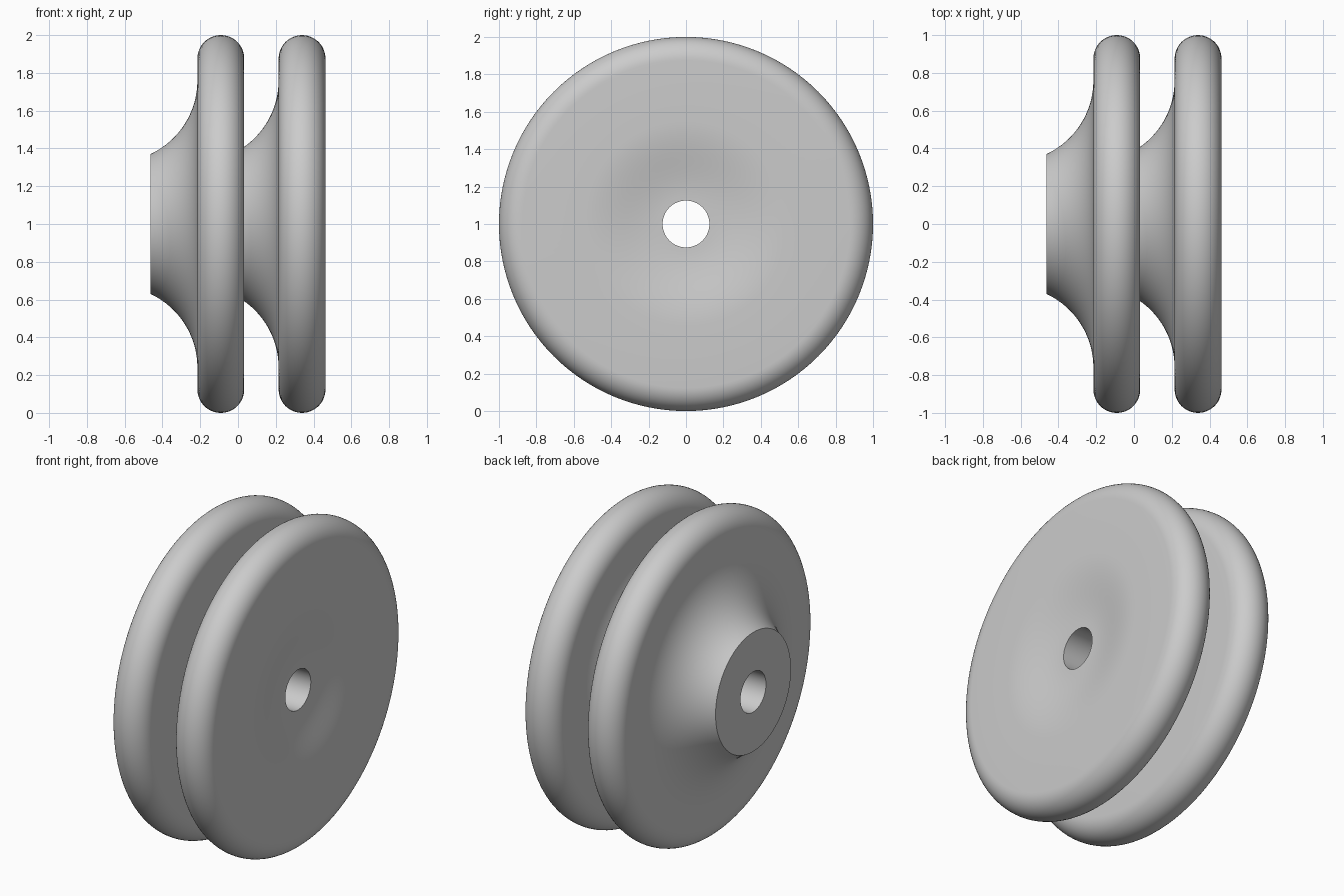
import bpy, bmesh
from math import sin, cos, pi, radians
from mathutils import Vector

cube = bpy.data.objects.get("Cube")
if cube:
    bpy.data.objects.remove(cube, do_unlink=True)

SEGMENTS = 128
PITCH = 0.43        # spacing between the two discs
BORE = 0.125        # radius of the through hole
RIM = 0.124         # radius of the rounded rim
HUB_END = -0.4625   # flat outer end of the first hub
BACK = -0.215       # hub-side face of the first disc
FILLET = 0.43       # radius of the concave hub flare
FLARE = 0.76        # radius where the flare meets the disc
DISH, DISH_DEPTH = 0.55, 0.05

grey = bpy.data.materials.new("light grey")
grey.use_nodes = True
colour = (0.6, 0.6, 0.6, 1)
grey.diffuse_color = colour
grey.node_tree.nodes["Principled BSDF"].inputs["Base Color"].default_value = colour


def disc_profile():
    """Closed half section as (position along axis, radius)."""
    points = [(HUB_END, BORE)]
    # concave flare from the hub end to the disc face
    for i in range(17):
        t = radians(25 + 65 * i / 16)
        points.append((BACK - FILLET * (1 - sin(t)), FLARE - FILLET * cos(t)))
    points[1] = (HUB_END, points[1][1])
    # rounded rim
    for i in range(25):
        t = pi * i / 24
        points.append((BACK + RIM * (1 - cos(t)), 1 - RIM + RIM * sin(t)))
    # shallow dish falling smoothly to the bore
    face = BACK + 2 * RIM
    for i in range(17):
        f = i / 16
        drop = DISH_DEPTH * (1 - cos(pi * f)) / 2
        points.append((face - drop, DISH + (BORE - DISH) * f))
    return points


def make_disc(name, offset):
    bm = bmesh.new()
    verts = [bm.verts.new((x + offset, 0, r)) for x, r in disc_profile()]
    edges = [bm.edges.new((a, b)) for a, b in zip(verts, verts[1:] + verts[:1])]
    bmesh.ops.spin(bm, geom=verts + edges, cent=(0, 0, 0), axis=(1, 0, 0),
                   angle=2 * pi, steps=SEGMENTS, use_merge=True)
    bmesh.ops.remove_doubles(bm, verts=bm.verts, dist=0.0001)
    bmesh.ops.recalc_face_normals(bm, faces=bm.faces)
    bmesh.ops.translate(bm, verts=bm.verts, vec=Vector((0, 0, 1)))
    mesh = bpy.data.meshes.new(name)
    bm.to_mesh(mesh)
    bm.free()
    mesh.materials.append(grey)
    obj = bpy.data.objects.new(name, mesh)
    bpy.context.collection.objects.link(obj)
    bpy.ops.object.select_all(action='DESELECT')
    obj.select_set(True)
    bpy.context.view_layer.objects.active = obj
    bpy.ops.object.shade_smooth_by_angle(angle=radians(35))


# two identical flared discs, the second hub nesting in the first dish
make_disc("right_flared_disc", 0)
make_disc("left_flared_disc", PITCH)
